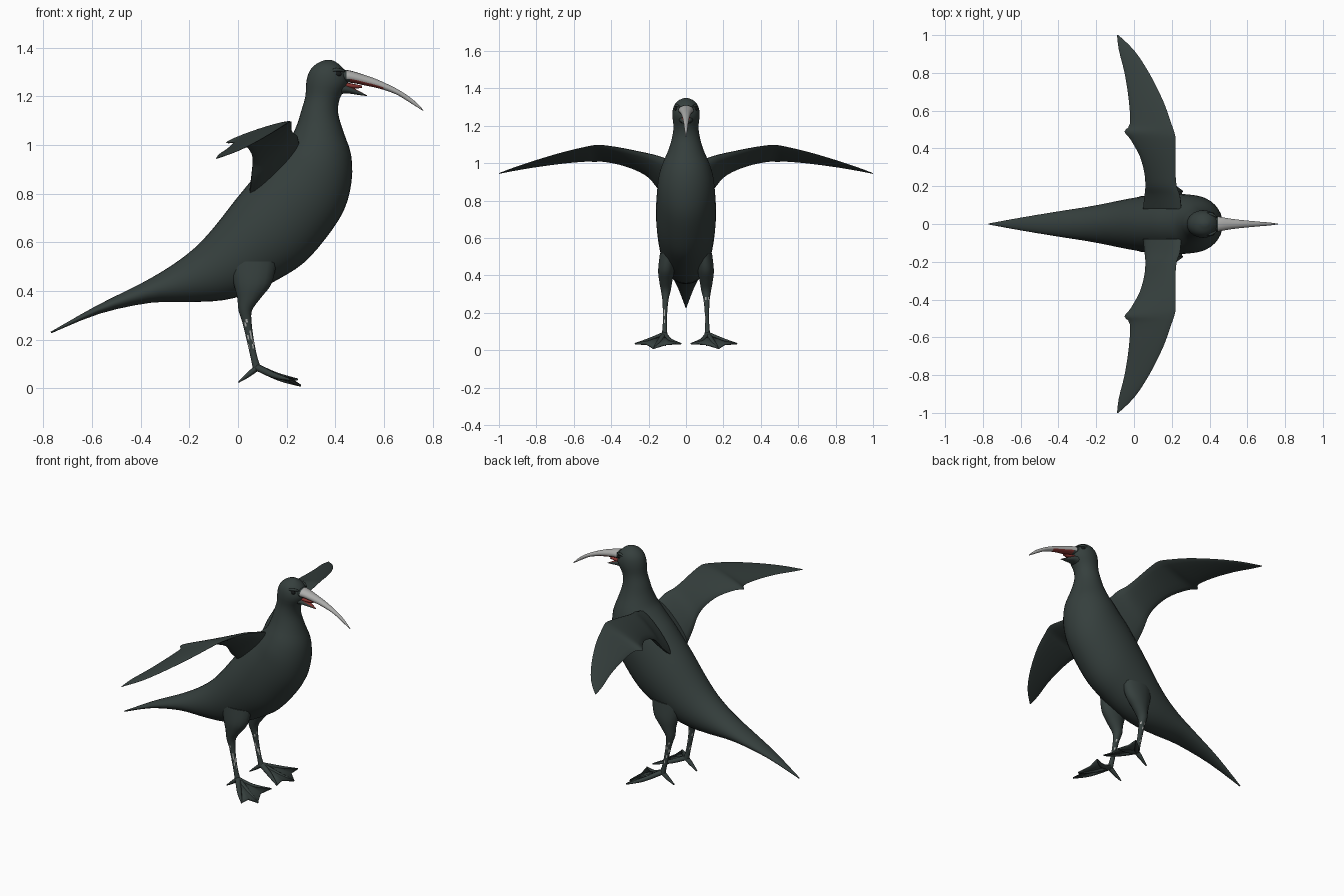
import bpy, bmesh, math, random
from mathutils import Vector as V

if "Cube" in bpy.data.objects:
    bpy.data.objects.remove(bpy.data.objects["Cube"])

random.seed(4)


def material(name, rgb):
    m = bpy.data.materials.new(name)
    m.diffuse_color = (*rgb, 1)
    m.use_nodes = True
    m.node_tree.nodes["Principled BSDF"].inputs["Base Color"].default_value = m.diffuse_color
    return m


PLUMAGE = material("dark_plumage", (0.036, 0.050, 0.047))
HORN = material("pale_horn", (0.42, 0.42, 0.41))
RED = material("mouth_red", (0.24, 0.035, 0.03))
BLACK = material("eye_black", (0.008, 0.010, 0.010))


def finish(bm, name, mats, rule=None, angle=60):
    """Turn a bmesh into a smooth object, colouring its faces by a rule."""
    bmesh.ops.recalc_face_normals(bm, faces=bm.faces)
    bm.normal_update()
    if rule:
        for f in bm.faces:
            f.material_index = rule(f.calc_center_median(), f.normal)
    me = bpy.data.meshes.new(name)
    bm.to_mesh(me)
    bm.free()
    for m in mats:
        me.materials.append(m)
    ob = bpy.data.objects.new(name, me)
    bpy.context.collection.objects.link(ob)
    bpy.ops.object.select_all(action='DESELECT')
    ob.select_set(True)
    bpy.context.view_layer.objects.active = ob
    bpy.ops.object.shade_smooth_by_angle(angle=math.radians(angle))
    return ob


def refine(rows, n):
    """Smoothly interpolate between section rows."""
    out = []
    for i in range(len(rows) - 1):
        p0, p1, p2 = rows[max(i - 1, 0)], rows[i], rows[i + 1]
        p3 = rows[min(i + 2, len(rows) - 1)]
        for k in range(n):
            t = k / n
            out.append([0.5 * (2 * b + (c - a) * t + (2 * a - 5 * b + 4 * c - d) * t * t
                               + (3 * b - a - 3 * c + d) * t ** 3)
                        for a, b, c, d in zip(p0, p1, p2, p3)])
    return out + [rows[-1]]


def loft(name, rings, mats, seg=16, rule=None, angle=60):
    """Skin ellipses given as (centre, half axis, half axis)."""
    bm = bmesh.new()
    loops = []
    for c, a, b in rings:
        loops.append([bm.verts.new(c + a * math.cos(t) + b * math.sin(t))
                      for t in (2 * math.pi * k / seg for k in range(seg))])
    for p, q in zip(loops, loops[1:]):
        for k in range(seg):
            j = (k + 1) % seg
            bm.faces.new((p[k], p[j], q[j], q[k]))
    bm.faces.new(loops[0])
    bm.faces.new(loops[-1])
    return finish(bm, name, mats, rule, angle)


def side_sections(rows, n):
    """Rows of (x, z, x, z, half width) across the centre plane."""
    rings = []
    for x1, z1, x2, z2, w in refine(rows, n):
        p, q = V((x1, 0, z1)), V((x2, 0, z2))
        rings.append(((p + q) / 2, (q - p) / 2, V((0, max(w, 0.001), 0))))
    return rings


# Body, tail, neck and head in one skin
body = [(-.77, .232, -.767, .226, .003), (-.58, .34, -.57, .306, .038),
        (-.40, .43, -.36, .351, .070), (-.28, .50, -.20, .354, .092),
        (-.18, .575, -.06, .362, .115), (-.10, .66, .06, .395, .135),
        (-.01, .775, .17, .45, .151), (.06, .86, .27, .515, .159),
        (.11, .92, .36, .615, .160), (.155, .965, .435, .73, .155),
        (.19, 1.0, .467, .85, .146), (.22, 1.035, .465, .96, .125),
        (.245, 1.09, .435, 1.05, .094), (.26, 1.14, .412, 1.13, .075),
        (.277, 1.20, .418, 1.19, .067), (.281, 1.26, .450, 1.25, .073),
        (.295, 1.305, .445, 1.295, .067), (.325, 1.335, .42, 1.328, .046),
        (.36, 1.35, .39, 1.348, .010)]
loft("body", side_sections(body, 3), [PLUMAGE], 32)

# Long curved upper bill: dark at the face, red along the gape
upper = [(.41, 1.312, .41, 1.252, .045), (.46, 1.306, .46, 1.256, .037),
         (.52, 1.288, .52, 1.245, .027), (.58, 1.266, .58, 1.232, .020),
         (.66, 1.227, .65, 1.208, .013), (.72, 1.186, .71, 1.172, .008),
         (.763, 1.143, .759, 1.141, .002)]


def bill_rule(c, n):
    if c.x < .445 + .02 * (c.z < 1.275):
        return 0
    return 2 if c.x < .60 and n.z < -.35 else 1


loft("upper_bill", side_sections(upper, 4), [PLUMAGE, HORN, RED], 16, bill_rule)

# Short open lower bill with red mouth lining
lower = [(.41, 1.262, .40, 1.205, .042), (.45, 1.246, .445, 1.212, .032),
         (.49, 1.226, .485, 1.207, .018), (.53, 1.204, .529, 1.201, .002)]
loft("lower_bill", side_sections(lower, 3), [PLUMAGE, RED], 16,
     lambda c, n: int(n.z > .75 and c.x > .44))
tongue = [(.42, 1.262, .42, 1.235, .025), (.47, 1.252, .47, 1.232, .018),
          (.51, 1.244, .51, 1.234, .006)]
loft("mouth_lining", side_sections(tongue, 2), [RED], 10)

# Wing rows: y, leading x z, trailing x z, half thickness
wing = [(.08, .25, 1.015, .05, .80, .035), (.15, .243, 1.038, .056, .865, .030),
        (.20, .226, 1.050, .06, .925, .024), (.27, .22, 1.065, .055, .965, .019),
        (.36, .22, 1.083, .03, .995, .016), (.45, .22, 1.096, -.02, 1.010, .014),
        (.49, .212, 1.095, -.05, 1.008, .013), (.53, .198, 1.088, -.022, 1.010, .012),
        (.65, .155, 1.060, -.027, 1.0, .010), (.80, .08, 1.016, -.05, .980, .007),
        (.92, 0, .976, -.08, .960, .005), (1.0, -.083, .946, -.09, .944, .002)]

# Leg rows: x, y, z, half depth, half width
leg = [(.06, .095, .52, .10, .045), (.06, .105, .43, .078, .045),
       (.045, .108, .37, .048, .036), (.03, .108, .32, .028, .027),
       (.037, .110, .27, .019, .017), (.05, .112, .20, .015, .012),
       (.065, .113, .13, .014, .012), (.08, .115, .075, .018, .016)]

ANKLE = (.08, .115, .085)
TOES = {"outer": ((.15, .20, .052), (.215, .272, .035)),
        "middle": ((.17, .145, .042), (.258, .175, .010)),
        "inner": ((.16, .085, .052), (.245, .028, .036)),
        "hind": ((.045, .114, .058), (.003, .110, .026))}


def scuff(c, n):
    return int(.14 < c.z < .28 and random.random() < .12)


for s, side in ((1, "left"), (-1, "right")):
    rings = []
    for y, x1, z1, x2, z2, t in refine(wing, 3):
        p, q = V((x1, s * y, z1)), V((x2, s * y, z2))
        chord = (p - q) / 2
        up = V((-chord.z, 0, chord.x)).normalized() * t
        rings.append(((p + q) / 2, chord, up))
    loft(side + "_wing", rings, [PLUMAGE], 16)

    rings = [(V((x, s * y, z)), V((d, 0, 0)), V((0, w, 0)))
             for x, y, z, d, w in refine(leg, 4)]
    loft(side + "_leg", rings, [PLUMAGE, HORN], 14, scuff)

    # Tapered toes
    for toe, (mid, tip) in TOES.items():
        path = [(*ANKLE, .016), (*mid, .013), (*tip, .004)]
        across = (V(tip) - V(ANKLE)).cross(V((0, 0, 1))).normalized()
        across.y *= s
        rings = [(V((x, s * y, z)), across * r, V((0, 0, r)))
                 for x, y, z, r in refine(path, 4)]
        loft(f"{side}_{toe}_toe", rings, [PLUMAGE], 8)

    # Webbing with scalloped front edge
    bm = bmesh.new()
    for a, b in (("outer", "middle"), ("middle", "inner")):
        (m1, t1), (m2, t2) = TOES[a], TOES[b]
        notch = (V(t1) + V(t2)) / 2 * .86 + V(ANKLE) * .14
        pts = [bm.verts.new((p[0], s * p[1], p[2]))
               for p in (ANKLE, m1, t1, notch, t2, m2)]
        for tri in ((0, 1, 3), (1, 2, 3), (0, 3, 5), (3, 4, 5)):
            bm.faces.new([pts[i] for i in tri])
    bmesh.ops.remove_doubles(bm, verts=bm.verts, dist=.0001)
    web = finish(bm, side + "_foot_web", [PLUMAGE])
    web.modifiers.new("thickness", 'SOLIDIFY').thickness = .008
    web.modifiers["thickness"].offset = 0

    # Eye with a soft brow above it
    rings = []
    for k in range(9):
        a = math.pi * (k / 8 - .5)
        r = max(math.cos(a), .02)
        rings.append((V((.408, s * (.054 + .008 * math.sin(a)), 1.292)),
                      V((.018 * r, 0, 0)), V((0, 0, .012 * r))))
    loft(side + "_eye", rings, [BLACK], 14)
    brow = [(.375, .058, 1.303, .005), (.41, .053, 1.309, .008), (.44, .036, 1.303, .004)]
    loft(side + "_brow", [(V((x, s * y, z)), V((0, r, 0)), V((0, 0, r)))
                          for x, y, z, r in refine(brow, 4)], [PLUMAGE], 8)
